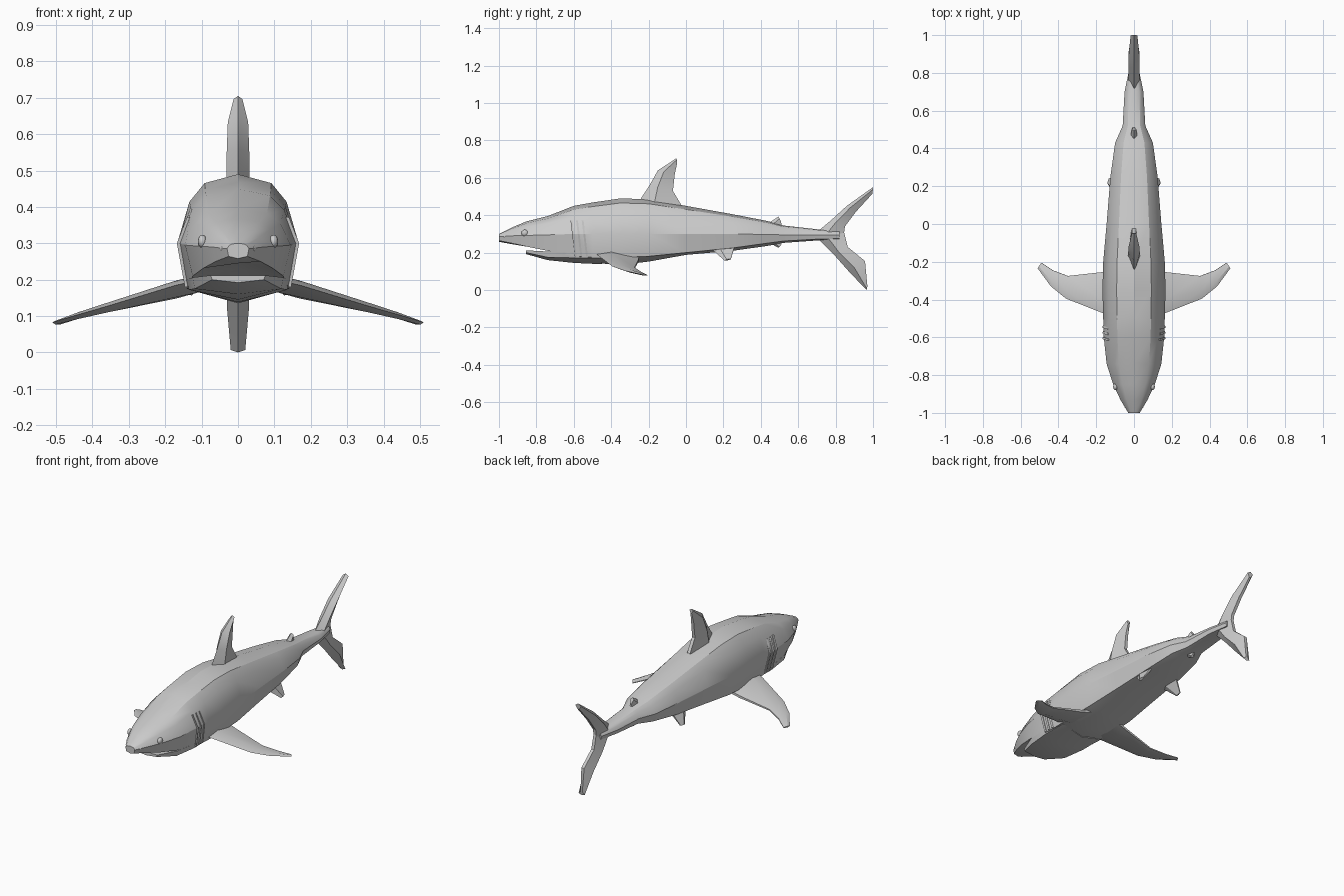
import bpy, bmesh, math
from mathutils import Vector

if "Cube" in bpy.data.objects:
    bpy.data.objects.remove(bpy.data.objects["Cube"])


def loft(name, rings, angle=28):
    """Skin equal-sized closed rings of points and cap both ends."""
    bm = bmesh.new()
    loops = [[bm.verts.new(p) for p in r] for r in rings]
    n = len(loops[0])
    for a, b in zip(loops, loops[1:]):
        for i in range(n):
            j = (i + 1) % n
            bm.faces.new((a[i], a[j], b[j], b[i]))
    bm.faces.new(loops[0])
    bm.faces.new(loops[-1])
    bmesh.ops.recalc_face_normals(bm, faces=bm.faces)
    me = bpy.data.meshes.new(name)
    bm.to_mesh(me)
    bm.free()
    ob = bpy.data.objects.new(name, me)
    bpy.context.collection.objects.link(ob)
    bpy.ops.object.select_all(action='DESELECT')
    ob.select_set(True)
    bpy.context.view_layer.objects.active = ob
    bpy.ops.object.shade_smooth_by_angle(angle=math.radians(angle))
    return ob


def symmetric(y, half):
    """Full ring from a half profile whose first and last points lie on x = 0."""
    pts = half + [(-x, z) for x, z in half[-2:0:-1]]
    return [(x, y, z) for x, z in pts]


def fin(name, stations, thick_dir):
    """Fin from (leading, trailing, half thickness) stations, ridge along the front."""
    d = Vector(thick_dir).normalized()
    rings = []
    for le, te, t in stations:
        le, te = Vector(le), Vector(te)
        mid = le.lerp(te, 0.35)
        rings.append([le, mid + d * t, te + d * t * 0.3, te - d * t * 0.3, mid - d * t])
    return loft(name, rings)


def mid_fin(name, stations):
    return fin(name, [((0, *a), (0, *b), t) for a, b, t in stations], (1, 0, 0))


# body: y, half width, top, widest height, lower side, belly
BODY = [
    (-1.0, .03, .30, .285, .264, .258), (-.93, .072, .335, .29, .25, .245),
    (-.85, .11, .368, .292, .232, .25), (-.74, .145, .395, .295, .21, .23),
    (-.60, .16, .45, .30, .18, .19), (-.50, .163, .468, .30, .175, .145),
    (-.35, .167, .49, .30, .175, .135), (-.20, .163, .485, .30, .18, .152),
    (0, .145, .45, .30, .20, .188), (.25, .125, .405, .30, .225, .21),
    (.43, .10, .37, .297, .25, .235), (.52, .06, .345, .295, .262, .252),
    (.70, .05, .325, .295, .272, .265), (.82, .025, .315, .295, .275, .27)]


def body_half(w, top, mid, low, belly):
    h = top - mid
    return [(0, top), (.55 * w, top - .13 * h), (.8 * w, top - .4 * h),
            (w, mid), (.86 * w, low), (0, belly)]


loft("body", [symmetric(y, body_half(*r)) for y, *r in BODY])

# lower jaw: y, half width, top, lower side, bottom
JAW = [(-.855, .075, .212, .20, .192), (-.74, .125, .206, .175, .16),
       (-.60, .142, .20, .172, .145), (-.45, .14, .19, .172, .138)]
loft("lower_jaw", [symmetric(y, [(0, t), (w, t), (.95 * w, s), (0, b)])
                   for y, w, t, s, b in JAW])

# fins on the centre line
mid_fin("dorsal_fin", [((-.26, .46), (-.01, .43), .032), ((-.195, .56), (-.07, .53), .031),
                       ((-.15, .64), (-.06, .62), .028), ((-.05, .705), (-.047, .68), .012)])
mid_fin("second_dorsal_fin", [((.42, .345), (.515, .33), .02), ((.495, .393), (.508, .365), .012)])
mid_fin("anal_fin", [((.42, .265), (.52, .272), .02), ((.495, .226), (.508, .24), .012)])
mid_fin("tail_upper_lobe", [((.70, .31), (.84, .27), .028), ((.77, .368), (.85, .34), .03),
                            ((.86, .45), (.91, .42), .03), ((1.0, .55), (.997, .515), .018)])
mid_fin("tail_lower_lobe", [((.70, .28), (.845, .31), .028), ((.79, .19), (.865, .23), .03),
                            ((.87, .10), (.957, .155), .03), ((.965, 0), (.97, .02), .02)])

for side, s in (("left", 1), ("right", -1)):
    # paired fins
    fin(side + "_pectoral_fin", [
        ((.10 * s, -.49, .20), (.10 * s, -.25, .175), .024),
        ((.17 * s, -.47, .185), (.17 * s, -.255, .155), .022),
        ((.36 * s, -.395, .127), (.35 * s, -.275, .118), .013),
        ((.44 * s, -.33, .104), (.43 * s, -.245, .098), .009),
        ((.51 * s, -.235, .083), (.49 * s, -.205, .078), .005)], (.25 * s, 0, 1))
    fin(side + "_pelvic_fin", [
        ((.085 * s, .12, .235), (.085 * s, .26, .235), .018),
        ((.135 * s, .205, .158), (.132 * s, .24, .165), .008)], (1, 0, .5 * s))

    # gill slits hugging the flank
    for i in range(3):
        y = -.605 + i * .03
        path = [(.136, .372), (.164, .30), (.142, .18)]
        loft(f"{side}_gill_{i + 1}", [
            [((x + ox) * s, y + oy + (.30 - z) * .12, z)
             for ox, oy in ((-.012, -.004), (.004, -.004), (.001, .006), (-.012, .006))]
            for x, z in path], 20)

    # eyes and nostrils
    for part, loc, r in (("eye", (.098, -.862, .305), .018), ("nostril", (.044, -.967, .285), .008)):
        bpy.ops.mesh.primitive_uv_sphere_add(segments=12, ring_count=8, radius=r,
                                             location=(loc[0] * s, loc[1], loc[2]))
        ob = bpy.context.object
        ob.name = f"{side}_{part}"
        ob.scale.x = .7
        bpy.ops.object.shade_smooth()
